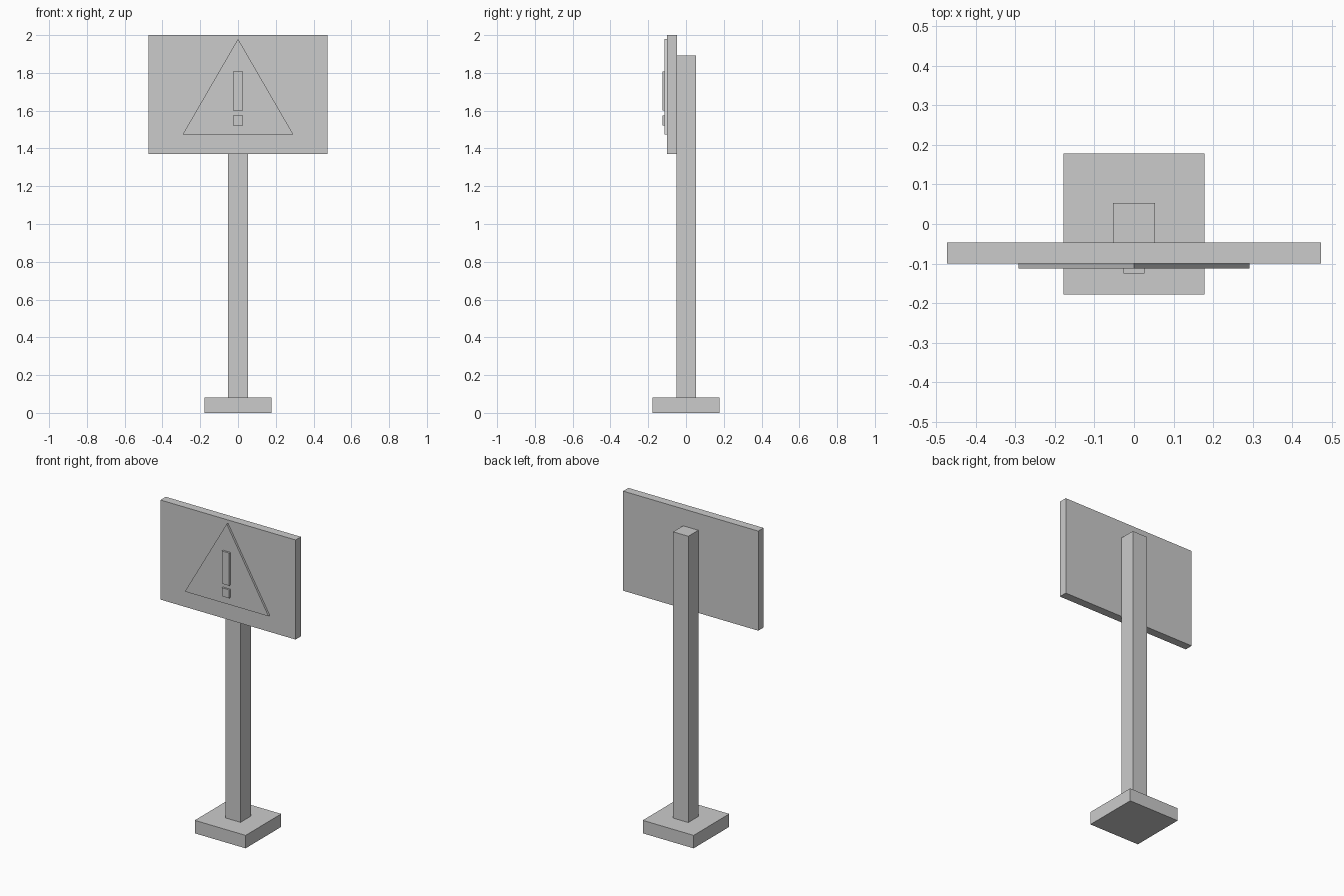
import bpy

cube = bpy.data.objects.get("Cube")
if cube:
    bpy.data.objects.remove(cube, do_unlink=True)

# Single grey material
grey = bpy.data.materials.new("plain grey")
grey.use_nodes = True
colour = (0.6, 0.6, 0.6, 1)
grey.diffuse_color = colour
grey.node_tree.nodes["Principled BSDF"].inputs["Base Color"].default_value = colour


def prism(name, outline, front, back):
    """Extrude an (x, z) outline, counterclockwise from the front, along y."""
    n = len(outline)
    verts = [(x, y, z) for y in (front, back) for x, z in outline]
    faces = [tuple(range(n)), tuple(reversed(range(n, 2 * n)))]
    faces += [(i, i + n, (i + 1) % n + n, (i + 1) % n) for i in range(n)]
    mesh = bpy.data.meshes.new(name)
    mesh.from_pydata(verts, [], faces)
    mesh.materials.append(grey)
    obj = bpy.data.objects.new(name, mesh)
    bpy.context.collection.objects.link(obj)
    return obj


def block(name, half_width, bottom, top, front, back):
    """Box centred on x = 0."""
    w = half_width
    return prism(name, [(-w, bottom), (w, bottom), (w, top), (-w, top)], front, back)


# Stand
block("base", 0.178, 0, 0.082, -0.178, 0.178)
block("post", 0.053, 0.082, 1.893, -0.05, 0.053)

# Sign board
block("sign_board", 0.473, 1.37, 2, -0.1, -0.047)

# Raised warning triangle with its mark
prism("warning_triangle", [(-0.293, 1.474), (0.293, 1.474), (0, 1.98)], -0.113, -0.098)
block("mark_bar", 0.026, 1.6, 1.807, -0.125, -0.111)
block("mark_dot", 0.026, 1.521, 1.574, -0.125, -0.111)
